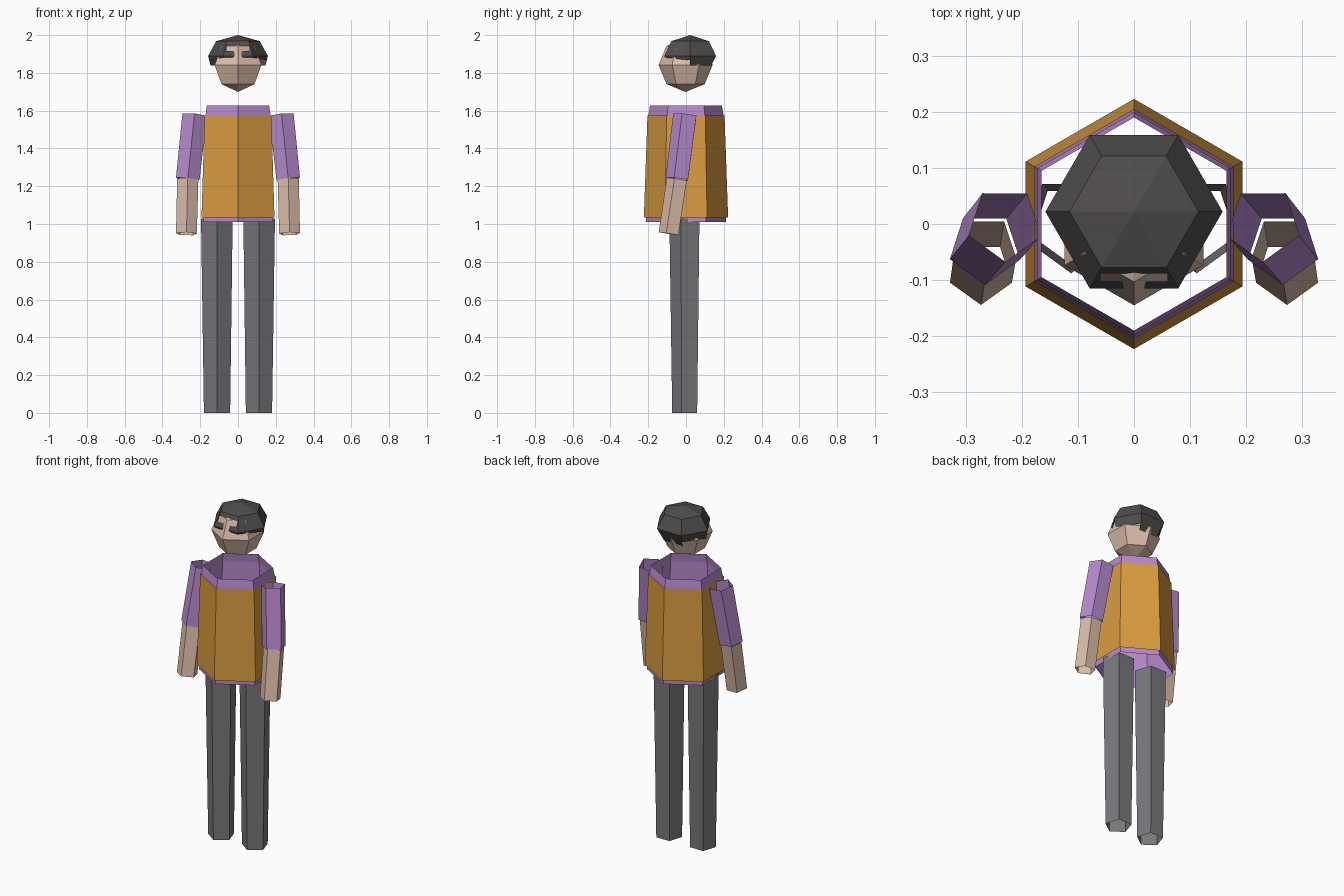
import bpy, bmesh
from math import pi, cos, sin
from mathutils import Vector

if "Cube" in bpy.data.objects:
    bpy.data.objects.remove(bpy.data.objects["Cube"])


def material(name, rgb):
    m = bpy.data.materials.new(name)
    lin = [((c / 255 + 0.055) / 1.055) ** 2.4 for c in rgb]
    m.diffuse_color = (*lin, 1)
    m.use_nodes = True
    m.node_tree.nodes["Principled BSDF"].inputs["Base Color"].default_value = m.diffuse_color
    return m


SKIN = material("skin", (220, 190, 170))
PURPLE = material("purple cloth", (184, 138, 206))
ORANGE = material("orange cloth", (218, 156, 64))
GREY = material("grey cloth", (121, 121, 125))
DARK = material("dark cap", (80, 77, 76))


def finish(name, bm, mat):
    me = bpy.data.meshes.new(name)
    bm.to_mesh(me)
    bm.free()
    me.materials.append(mat)
    ob = bpy.data.objects.new(name, me)
    bpy.context.collection.objects.link(ob)
    return ob


def tube(name, sides, stations, mat):
    """Open tube with one corner facing the front; stations are (centre, radius), bottom up."""
    bm = bmesh.new()
    axis = Vector(stations[-1][0]) - Vector(stations[0][0])
    rot = Vector((0, 0, 1)).rotation_difference(axis)
    rings = []
    for centre, r in stations:
        ring = []
        for i in range(sides):
            a = -pi / 2 + 2 * pi * i / sides
            ring.append(bm.verts.new(Vector(centre) + rot @ Vector((r * cos(a), r * sin(a), 0))))
        rings.append(ring)
    for lo, hi in zip(rings, rings[1:]):
        for i in range(sides):
            j = (i + 1) % sides
            bm.faces.new((lo[i], lo[j], hi[j], hi[i]))
    return finish(name, bm, mat)


# Torso: shirt with a vest over it
tube("shirt", 6, [((0, 0, 1.01), .212), ((0, 0, 1.575), .199), ((0, 0, 1.627), .19)], PURPLE)
tube("vest", 6, [((0, 0, 1.035), .223), ((0, 0, 1.575), .204)], ORANGE)

# Limbs, left and right
for side, s in (("left", 1), ("right", -1)):
    tube(side + "_leg", 5, [((s * .111, 0, 0), .073), ((s * .112, 0, 1.03), .088)], GREY)
    elbow = (s * .266, -.043, 1.237)
    tube(side + "_sleeve", 5, [(elbow, .066), ((s * .23, 0, 1.577), .068)], PURPLE)
    tube(side + "_forearm", 5, [((s * .273, -.087, .948), .058), (elbow, .059)], SKIN)

# Head: low six-sided ball
bm = bmesh.new()
bmesh.ops.create_uvsphere(bm, u_segments=6, v_segments=4, radius=.143)
bmesh.ops.translate(bm, verts=bm.verts, vec=(0, -.002, 1.842))
finish("head", bm, SKIN)

# Backwards cap: corners at +x, then counter-clockwise; 4 and 5 are the front pair
bm = bmesh.new()
CY = .022


def hex_point(i, r, z):
    a = i * pi / 3
    return bm.verts.new((r * cos(a), CY + r * sin(a), z))


apex = bm.verts.new((0, CY, 2))
crown = [hex_point(i, .115, 1.968) for i in range(6)]
rim = [hex_point(i, .158, 1.89) for i in range(6)]
for i in range(6):
    j = (i + 1) % 6
    bm.faces.new((crown[i], crown[j], apex))
    f = bm.faces.new((rim[i], rim[j], crown[j], crown[i]))
    if i == 4:
        front = f
# strap opening in the front panel
bmesh.ops.inset_individual(bm, faces=[front], thickness=.015)
front.normal_update()
n, p = front.normal.copy(), front.verts[0].co.copy()
for v in front.verts:
    z = 1.946 if v.co.z > 1.93 else 1.915
    x = .060 if v.co.x > 0 else -.060
    v.co = (x, p.y - n.z * (z - p.z) / n.y, z)
bmesh.ops.delete(bm, geom=[front], context='FACES')
# strap round the front half
strap = {3: hex_point(3, .152, 1.867), 4: hex_point(4, .154, 1.881),
         5: hex_point(5, .154, 1.881), 0: hex_point(0, .152, 1.867)}
for i, j in ((3, 4), (4, 5), (5, 0)):
    bm.faces.new((strap[i], strap[j], rim[j], rim[i]))
# drooping band and flap round the back half
band = [hex_point(i, .146 if i in (0, 3) else .130, 1.84) for i in range(4)]
for i in range(3):
    bm.faces.new((band[i], band[i + 1], rim[i + 1], rim[i]))
flap = [bm.verts.new((x, .117, 1.81)) for x in (.062, -.062)]
bm.faces.new((flap[0], flap[1], band[2], band[1]))
finish("cap", bm, DARK)
